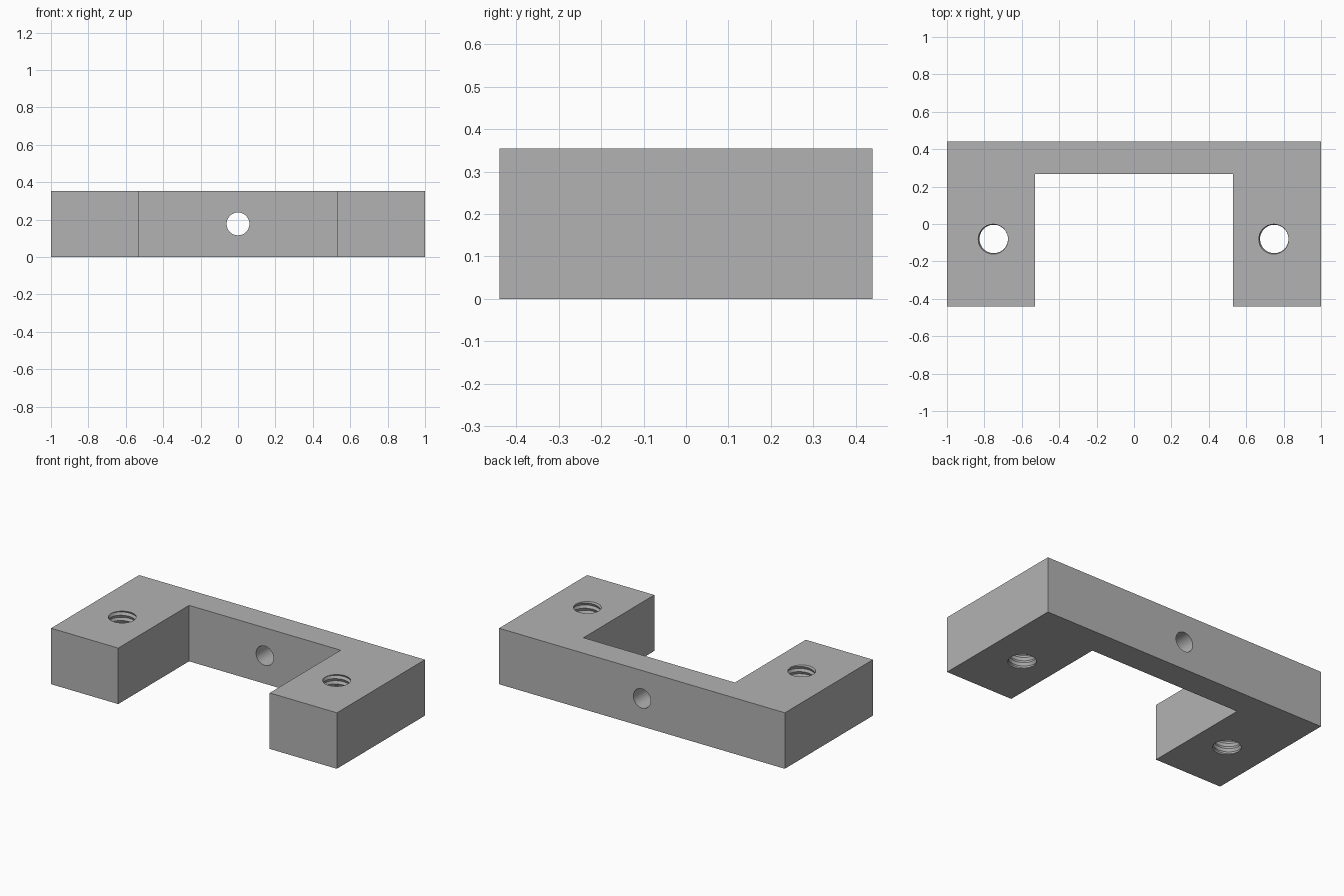
import bpy
import bmesh
from math import sin, cos, tau, radians

HEIGHT, DEPTH = 0.354, 0.44        # block height, half depth
SLOT_X, SLOT_Y = 0.53, 0.268       # half width and back of the slot
HOLE_X, HOLE_Y = 0.75, -0.08       # threaded hole centres
MINOR, MAJOR, PITCH = 0.076, 0.084, 0.0335

if "Cube" in bpy.data.objects:
    bpy.data.objects.remove(bpy.data.objects["Cube"])

grey = bpy.data.materials.new("plain grey")
grey.use_nodes = True
grey.diffuse_color = (0.45, 0.45, 0.45, 1)
grey.node_tree.nodes["Principled BSDF"].inputs["Base Color"].default_value = grey.diffuse_color


def make_object(name, bm):
    bmesh.ops.recalc_face_normals(bm, faces=bm.faces)
    mesh = bpy.data.meshes.new(name)
    bm.to_mesh(mesh)
    bm.free()
    mesh.materials.append(grey)
    obj = bpy.data.objects.new(name, mesh)
    bpy.context.collection.objects.link(obj)
    return obj


def u_block():
    half = [(SLOT_X, SLOT_Y), (SLOT_X, -DEPTH), (1, -DEPTH), (1, DEPTH)]
    outline = half + [(-x, y) for x, y in reversed(half)]
    bm = bmesh.new()
    face = bm.faces.new([bm.verts.new((x, y, 0)) for x, y in outline])
    top = bmesh.ops.extrude_face_region(bm, geom=[face])["geom"]
    bmesh.ops.translate(bm, vec=(0, 0, HEIGHT),
                        verts=[v for v in top if isinstance(v, bmesh.types.BMVert)])
    return make_object("bracket", bm)


def thread_cutter(name, x, sides=40):
    # Helical strip: crest and root lines wound upwards, closed by a fan at each end
    bm = bmesh.new()
    start = -2.5 * PITCH
    turns = int((HEIGHT - 2 * start) / PITCH) + 1
    crest, root = [], []
    for k in range(turns * sides + 1):
        a = tau * k / sides
        z = start + PITCH * k / sides
        for line, r, lift in ((crest, MINOR, 0), (root, MAJOR, PITCH / 2)):
            line.append(bm.verts.new((x + r * cos(a), HOLE_Y + r * sin(a), z + lift)))
    for k in range(len(crest) - 1):
        bm.faces.new((crest[k], crest[k + 1], root[k + 1], root[k]))
        if k + sides + 1 < len(crest):
            bm.faces.new((root[k], root[k + 1], crest[k + sides + 1], crest[k + sides]))
    for loop, z in ((crest[:sides + 1] + [root[0]], start - PITCH),
                    (root[-sides - 1:] + [crest[-1]], HEIGHT - 2 * start + PITCH)):
        tip = bm.verts.new((x, HOLE_Y, z))
        for a, b in zip(loop, loop[1:] + loop[:1]):
            bm.faces.new((a, b, tip))
    return make_object(name, bm)


def cut(target, cutter):
    mod = target.modifiers.new(cutter.name, 'BOOLEAN')
    mod.operation = 'DIFFERENCE'
    mod.solver = 'EXACT'
    mod.object = cutter
    bpy.context.view_layer.objects.active = target
    bpy.ops.object.modifier_apply(modifier=mod.name)
    bpy.data.objects.remove(cutter)


bracket = u_block()

# Threaded mounting holes in both arms
for side, label in ((1, "left"), (-1, "right")):
    cut(bracket, thread_cutter(label + "_thread_cutter", side * HOLE_X))

# Plain hole through the back bar
bpy.ops.mesh.primitive_cylinder_add(vertices=48, radius=0.061, depth=0.6,
                                    location=(0, 0.36, HEIGHT / 2),
                                    rotation=(radians(90), 0, 0))
hole = bpy.context.object
hole.name = "bar_hole_cutter"
hole.data.materials.append(grey)
cut(bracket, hole)

bpy.ops.object.select_all(action='DESELECT')
bracket.select_set(True)
bpy.context.view_layer.objects.active = bracket
bpy.ops.object.shade_smooth_by_angle(angle=radians(25))
